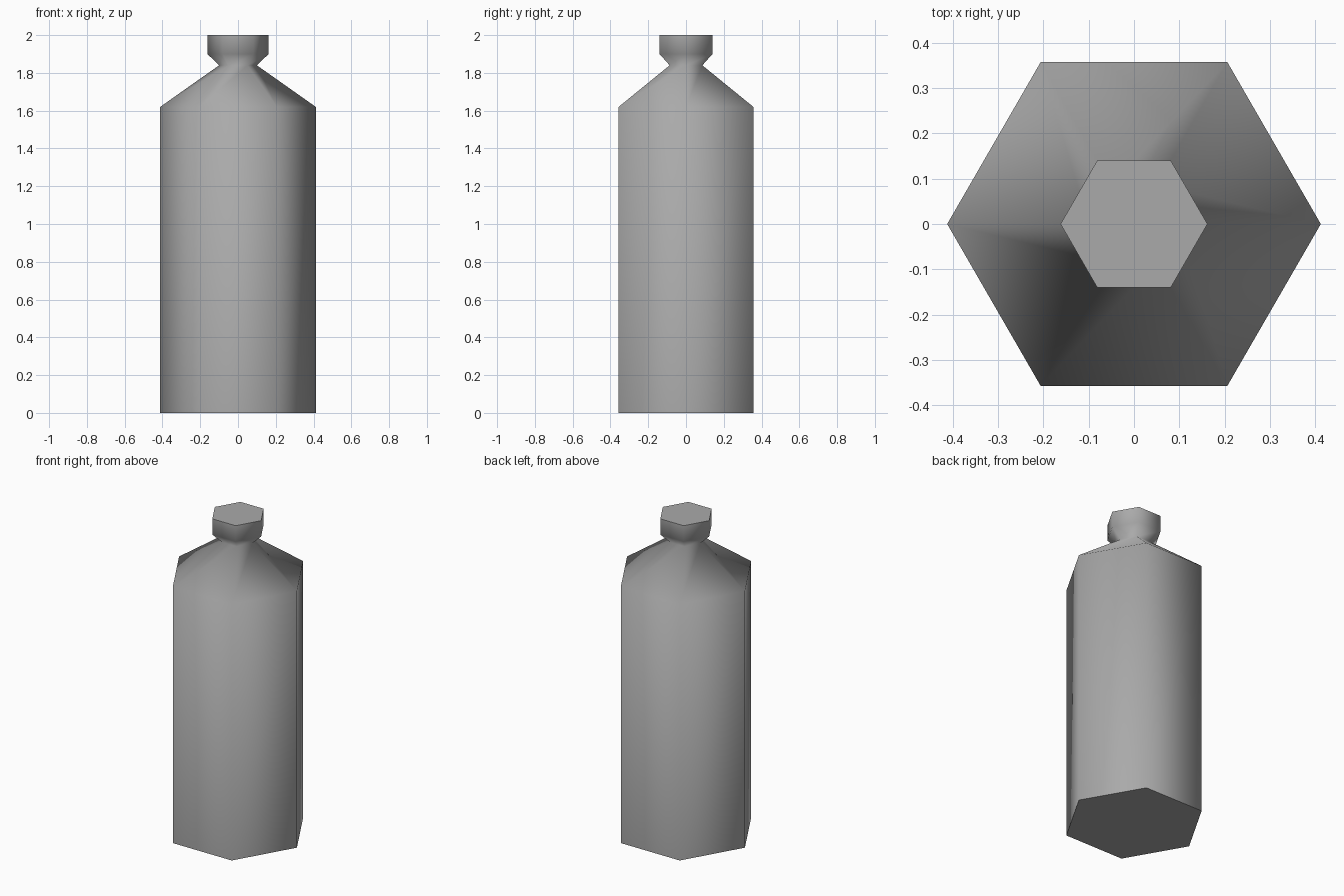
import bpy, bmesh
from math import cos, sin, pi

cube = bpy.data.objects.get("Cube")
if cube:
    bpy.data.objects.remove(cube, do_unlink=True)

# Single grey material
grey = bpy.data.materials.new("plain grey")
grey.use_nodes = True
color = (0.4, 0.4, 0.4, 1)
grey.diffuse_color = color
grey.node_tree.nodes["Principled BSDF"].inputs["Base Color"].default_value = color

SIDES = 6
# Bottle outline: base, shoulder, neck, cap underside, cap top (radius, height)
PROFILE = [(0.412, 0), (0.412, 1.62), (0.1, 1.84), (0.162, 1.9), (0.162, 2)]

bm = bmesh.new()
rings = [[bm.verts.new((r * cos(2 * pi * i / SIDES), r * sin(2 * pi * i / SIDES), z))
          for i in range(SIDES)] for r, z in PROFILE]

# Smooth walls
for low, high in zip(rings, rings[1:]):
    for i in range(SIDES):
        j = (i + 1) % SIDES
        bm.faces.new((low[i], low[j], high[j], high[i])).smooth = True

# Flat base and lid with sharp rims
for end in (bm.faces.new(rings[0][::-1]), bm.faces.new(rings[-1])):
    for edge in end.edges:
        edge.smooth = False

mesh = bpy.data.meshes.new("bottle")
bm.to_mesh(mesh)
bm.free()
mesh.materials.append(grey)
bottle = bpy.data.objects.new("bottle", mesh)
bpy.context.collection.objects.link(bottle)
